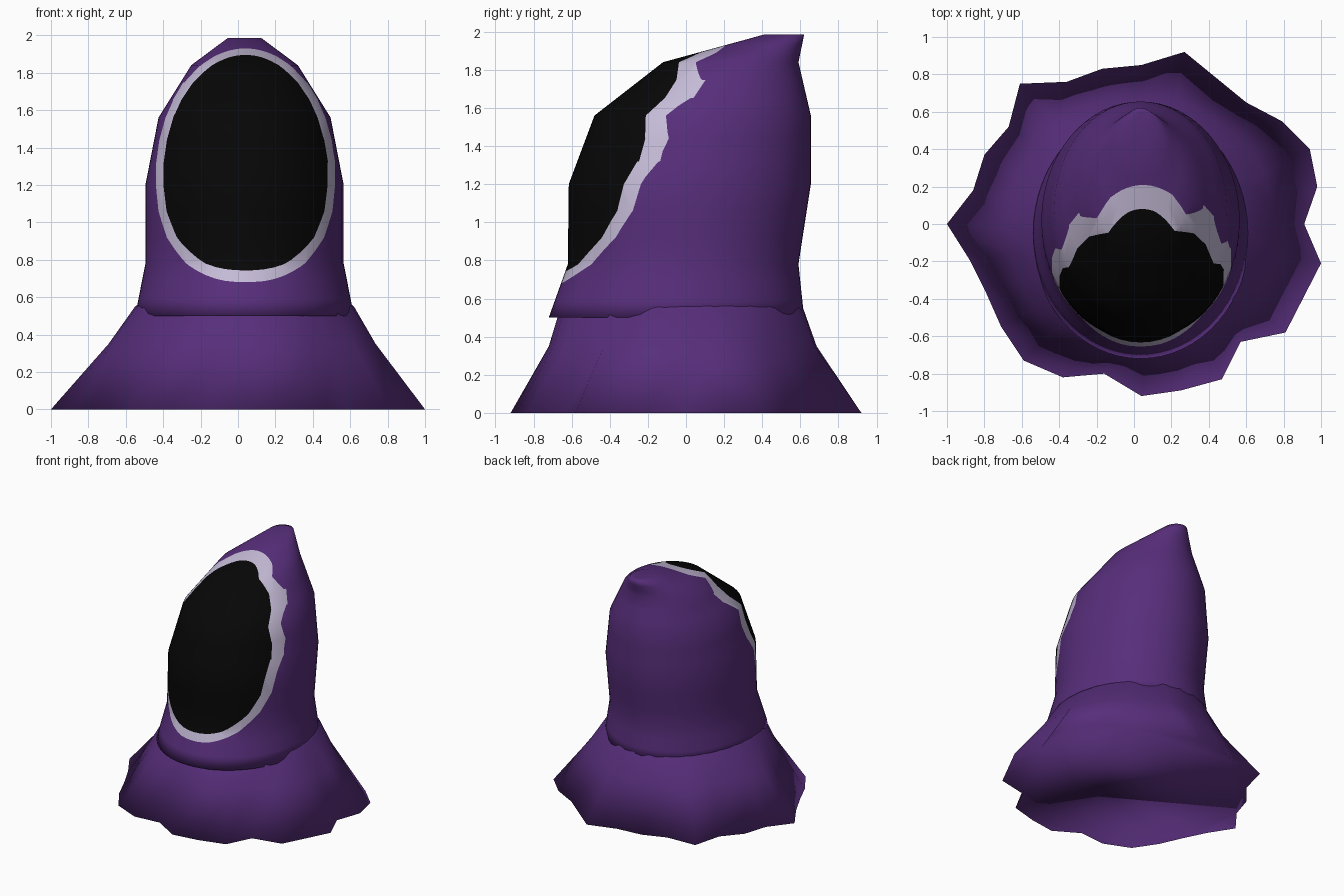
import bpy, bmesh, math

if "Cube" in bpy.data.objects:
    bpy.data.objects.remove(bpy.data.objects["Cube"])


def material(name, rgb):
    m = bpy.data.materials.new(name)
    m.diffuse_color = (*rgb, 1)
    m.use_nodes = True
    m.node_tree.nodes["Principled BSDF"].inputs["Base Color"].default_value = m.diffuse_color
    return m


PURPLE = material("purple cloth", (0.095, 0.027, 0.195))
TRIM = material("pale lilac trim", (0.56, 0.50, 0.68))
BLACK = material("black shadow", (0.002, 0.002, 0.002))


def finish(bm, name, mats):
    bmesh.ops.recalc_face_normals(bm, faces=bm.faces[:])
    for f in bm.faces:
        f.smooth = True
    me = bpy.data.meshes.new(name)
    bm.to_mesh(me)
    bm.free()
    for m in mats:
        me.materials.append(m)
    ob = bpy.data.objects.new(name, me)
    bpy.context.collection.objects.link(ob)
    return ob


def loft(bm, rings):
    loops = [[bm.verts.new(p) for p in r] for r in rings]
    n = len(loops[0])
    for a, b in zip(loops, loops[1:]):
        for i in range(n):
            bm.faces.new((a[i], a[(i + 1) % n], b[(i + 1) % n], b[i]))
    return loops


# Hood profile: z, front y, back y, half width
PROFILE = [(0.50, -0.72, 0.62, 0.585), (0.78, -0.62, 0.59, 0.53),
           (1.20, -0.615, 0.655, 0.53), (1.56, -0.48, 0.655, 0.46),
           (1.84, -0.12, 0.59, 0.285), (1.985, 0.41, 0.62, 0.09)]
CX, SEG, STEPS = 0.035, 64, 3

sections = []
for a, b in zip(PROFILE, PROFILE[1:]):
    for s in range(STEPS):
        sections.append([p + (q - p) * s / STEPS for p, q in zip(a, b)])
sections.append(PROFILE[-1])


def ellipse(z, y0, y1, hw, n=SEG):
    return [(CX + hw * math.cos(2 * math.pi * i / n),
             (y0 + y1) / 2 + (y1 - y0) / 2 * math.sin(2 * math.pi * i / n), z)
            for i in range(n)]


def centre_y(z):
    for a, b in zip(PROFILE, PROFILE[1:]):
        if z <= b[0]:
            t = (z - a[0]) / (b[0] - a[0])
            return ((a[1] + a[2]) * (1 - t) + (b[1] + b[2]) * t) / 2
    return 0.5


# Egg-shaped face opening seen from the front: negative inside
def egg(co, hw, low, high):
    if co.y > centre_y(co.z) + 1e-4:
        return 1.0
    dx, dz = abs(co.x - 0.04) / hw, co.z - 1.25
    if dz > 0:
        return dx ** 2 + (dz / high) ** 2 - 1
    return dx ** 2.4 + (-dz / low) ** 2.4 - 1


OUTER, INNER = (0.48, 0.57, 0.68), (0.44, 0.51, 0.645)

bm = bmesh.new()
loops = loft(bm, [ellipse(*s) for s in sections])
# Peak at the back of the crown, and the closed underside of the hood
tip = bm.verts.new((CX, 0.60, 1.985))
top = loops[-1]
for i in range(SEG):
    bm.faces.new((top[i], top[(i + 1) % SEG], tip))
bm.faces.new(loops[0])

# Cut the trim and opening outlines into the hood
for shape in (OUTER, INNER):
    new = []
    for e in bm.edges[:]:
        a, b = e.verts
        fa, fb = egg(a.co, *shape), egg(b.co, *shape)
        if fa * fb < 0:
            new.append(bmesh.utils.edge_split(e, a, fa / (fa - fb))[1])
    bmesh.ops.connect_verts(bm, verts=new)
for f in bm.faces:
    c = f.calc_center_median()
    f.material_index = 2 if egg(c, *INNER) < 0 else 1 if egg(c, *OUTER) < 0 else 0
finish(bm, "hood", [PURPLE, TRIM, BLACK])

# Cape: ragged hem rising straight into a round collar
HEM = [(1, -.21), (.91, 0), (.98, .2), (.94, .4), (.79, .55), (.6, .65), (.27, .92),
       (.04, .85), (-.17, .83), (-.36, .76), (-.61, .75), (-.67, .52), (-.8, .37),
       (-.86, .18), (-1, 0), (-.88, -.19), (-.79, -.37), (-.71, -.55), (-.59, -.73),
       (-.38, -.82), (-.16, -.8), (.04, -.92), (.25, -.89), (.47, -.83), (.57, -.63),
       (.81, -.58)]


def collar(z, y0, y1, hw, ragged=0.0, scale=0.74):
    out = []
    for x, y in HEM:
        a = math.atan2(y, x)
        ex = CX + hw * math.cos(a)
        ey = (y0 + y1) / 2 + (y1 - y0) / 2 * math.sin(a)
        out.append((ex + (x * scale - ex) * ragged, ey + (y * scale - ey) * ragged, z))
    return out


bm = bmesh.new()
loops = loft(bm, [[(x, y, 0) for x, y in HEM],
                  collar(0.35, -0.73, 0.70, 0.715, 0.2),
                  collar(0.55, -0.66, 0.615, 0.585),
                  collar(0.62, -0.54, 0.52, 0.49)])
bm.faces.new(loops[0])
bm.faces.new(loops[-1])
finish(bm, "cape", [PURPLE])
